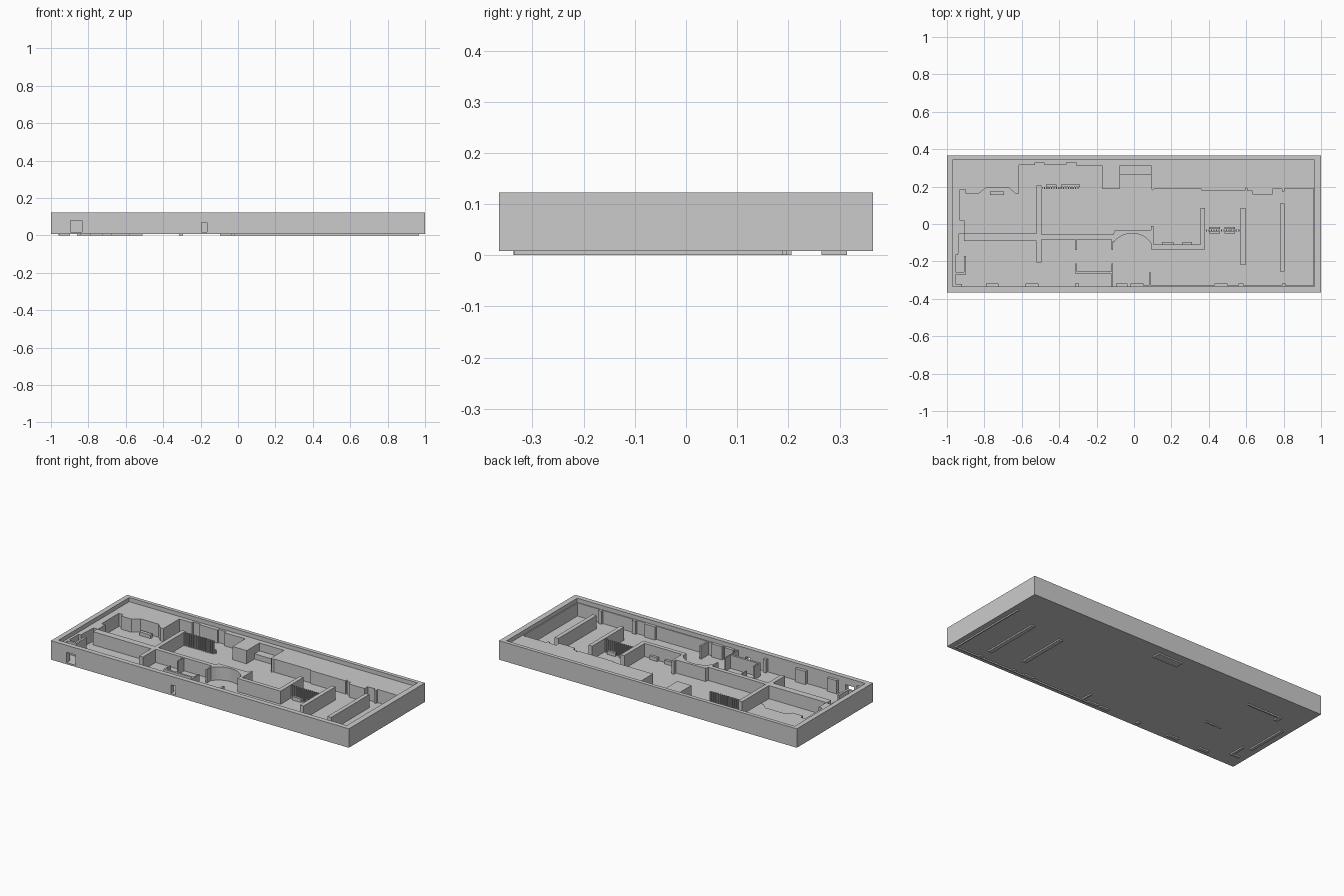
import bpy, bmesh, math

FLOOR, TOP, RIM = 0.018, 0.098, 0.123


def prism(name, pts, z0, z1):
    """Extrude a plan outline between two heights."""
    bm = bmesh.new()
    f = bm.faces.new([bm.verts.new((x, y, z0)) for x, y in pts])
    r = bmesh.ops.extrude_face_region(bm, geom=[f])
    for v in r["geom"]:
        if isinstance(v, bmesh.types.BMVert):
            v.co.z = z1
    bmesh.ops.recalc_face_normals(bm, faces=bm.faces)
    me = bpy.data.meshes.new(name)
    bm.to_mesh(me)
    bm.free()
    ob = bpy.data.objects.new(name, me)
    bpy.context.collection.objects.link(ob)
    return ob


def block(name, x0, x1, y0, y1, z0=FLOOR - 0.004, z1=TOP):
    return prism(name, [(x0, y0), (x1, y0), (x1, y1), (x0, y1)], z0, z1)


# outer tray: slab with the interior and two front openings cut away
tray = block("outer_tray", -1, 1, -0.365, 0.365, 0.008, RIM)
cutters = [
    block("cavity_cutter", -0.97, 0.965, -0.335, 0.342, FLOOR, 0.2),
    block("door_cutter", -0.895, -0.835, -0.4, -0.32, FLOOR, 0.08),
    block("narrow_door_cutter", -0.195, -0.165, -0.4, -0.32, FLOOR, 0.07),
]
for c in cutters:
    m = tray.modifiers.new(c.name, "BOOLEAN")
    m.operation, m.object, m.solver = "DIFFERENCE", c, "EXACT"
bpy.context.view_layer.update()
baked = bpy.data.meshes.new_from_object(
    tray.evaluated_get(bpy.context.evaluated_depsgraph_get()))
tray.modifiers.clear()
tray.data = baked
for c in cutters:
    bpy.data.objects.remove(c)

# solid mass filling the back and the left end, with the room contour
contour = [
    (0.97, 0.19), (0.805, 0.19), (0.805, 0.175), (0.79, 0.175), (0.79, 0.188),
    (0.74, 0.188), (0.74, 0.158), (0.635, 0.158), (0.63, 0.18), (0.605, 0.18),
    (0.605, 0.192), (0.595, 0.192), (0.595, 0.18), (0.36, 0.18),
    (0.36, 0.188), (0.11, 0.188), (0.1, 0.178), (0.09, 0.19), (0.09, 0.312),
    (-0.075, 0.312), (-0.075, 0.19), (-0.17, 0.19), (-0.17, 0.312),
    (-0.31, 0.312), (-0.31, 0.328), (-0.36, 0.328), (-0.36, 0.318),
    (-0.48, 0.318), (-0.48, 0.328), (-0.53, 0.328), (-0.53, 0.315),
    (-0.615, 0.315), (-0.615, 0.163), (-0.635, 0.163), (-0.67, 0.195),
    (-0.79, 0.195), (-0.83, 0.163), (-0.9, 0.163), (-0.9, 0.185),
    (-0.93, 0.185), (-0.93, 0.02), (-0.905, 0.02), (-0.905, -0.05),
    (-0.935, -0.05), (-0.94, -0.165), (-0.955, -0.165), (-0.955, -0.32),
    (-0.92, -0.32), (-0.92, -0.34), (-0.975, -0.34), (-0.975, 0.347),
    (0.97, 0.347)]
prism("back_mass", contour, FLOOR - 0.004, TOP)
block("recess_step", -0.075, 0.09, 0.265, 0.315, 0, 0.05)

# full-height partitions; those starting at 0 pass through the slab
walls = [
    ("left_corridor_wall", -0.91, -0.51, -0.092, -0.052, None),
    ("centre_corridor_wall", -0.5, -0.105, -0.082, -0.056, None),
    ("left_cross_wall", -0.52, -0.495, -0.205, 0.205, None),
    ("bay_front_wall", 0.09, 0.38, -0.135, -0.11, None),
    ("bay_side_wall", 0.355, 0.38, -0.135, 0.085, None),
    ("right_partition", 0.57, 0.595, -0.22, 0.085, 0),
    ("end_partition", 0.78, 0.805, -0.255, 0.11, 0),
    ("corner_wall_side", -0.91, -0.897, -0.27, -0.17, 0),
    ("corner_wall_front", -0.955, -0.897, -0.27, -0.257, 0),
    ("room_wall_a", -0.312, -0.304, -0.14, -0.07, None),
    ("room_wall_b", -0.312, -0.304, -0.265, -0.21, None),
    ("room_wall_c", -0.312, -0.113, -0.268, -0.255, None),
    ("room_wall_d", -0.119, -0.111, -0.14, -0.07, None),
    ("room_wall_e", -0.119, -0.111, -0.336, -0.21, None),
    ("room_wall_f", 0.08, 0.09, -0.336, -0.26, 0),
    ("right_lining", 0.96, 0.967, -0.336, 0.19, 0),
    ("front_lining", 0.05, 0.962, -0.337, -0.33, 0),
    ("niche_return", 0.09, 0.105, -0.12, -0.012, None),
]
for n, x0, x1, y0, y1, z0 in walls:
    block(n, x0, x1, y0, y1, FLOOR - 0.004 if z0 is None else z0)

# curved niche between the corridor and the bay
arc = []
for i in range(17):
    a = math.radians(145 - 110 * i / 16)
    arc.append((-0.01 + 0.122 * math.cos(a), -0.17 + 0.12 * math.sin(a)))
prism("curved_niche", [(-0.112, -0.085)] + arc +
      [(0.092, -0.115), (0.092, -0.032), (-0.105, -0.036), (-0.112, -0.06)],
      FLOOR - 0.004, TOP)


# slatted screens
def screen(name, x0, x1, y, n):
    step = (x1 - x0) / n
    for i in range(n):
        x = x0 + step * i
        block(f"{name}_slat_{i}", x, x + step * 0.5, y - 0.005, y + 0.005)


screen("back_screen", -0.495, -0.29, 0.192, 16)
screen("right_screen", 0.385, 0.57, -0.035, 14)

# low benches
for i, (x0, x1, y0, y1) in enumerate([
        (-0.47, -0.415, 0.198, 0.21), (-0.39, -0.29, 0.198, 0.21),
        (0.15, 0.21, -0.112, -0.095), (0.26, 0.31, -0.112, -0.095),
        (-0.77, -0.695, 0.155, 0.175),
        (0.4, 0.46, -0.028, -0.016), (0.485, 0.54, -0.028, -0.016),
        (0.4, 0.46, -0.052, -0.04), (0.485, 0.54, -0.052, -0.04)]):
    block(f"bench_{i}", x0, x1, y0, y1, z1=0.04)

# shallow pilasters on the inside of the front wall
for i, (x0, x1) in enumerate([
        (-0.79, -0.725), (-0.58, -0.51), (-0.315, -0.295), (-0.095, -0.035),
        (-0.02, 0.05), (0.43, 0.5), (0.56, 0.585), (0.79, 0.81)]):
    block(f"front_pilaster_{i}", x0, x1, -0.337, -0.317, 0)

# wall feet showing through the underside
feet = [("left_back_foot", -0.86, -0.625, 0.196, 0.206),
        ("left_side_foot", -0.86, -0.84, 0.165, 0.2),
        ("left_edge_foot", -0.96, -0.942, -0.16, 0.1)]
for n, x0, x1, y0, y1 in feet:
    block(n, x0, x1, y0, y1, 0, 0.03)
prism("corridor_foot", [(-0.68, -0.09), (-0.57, -0.09), (-0.57, -0.075)], 0, 0.03)
